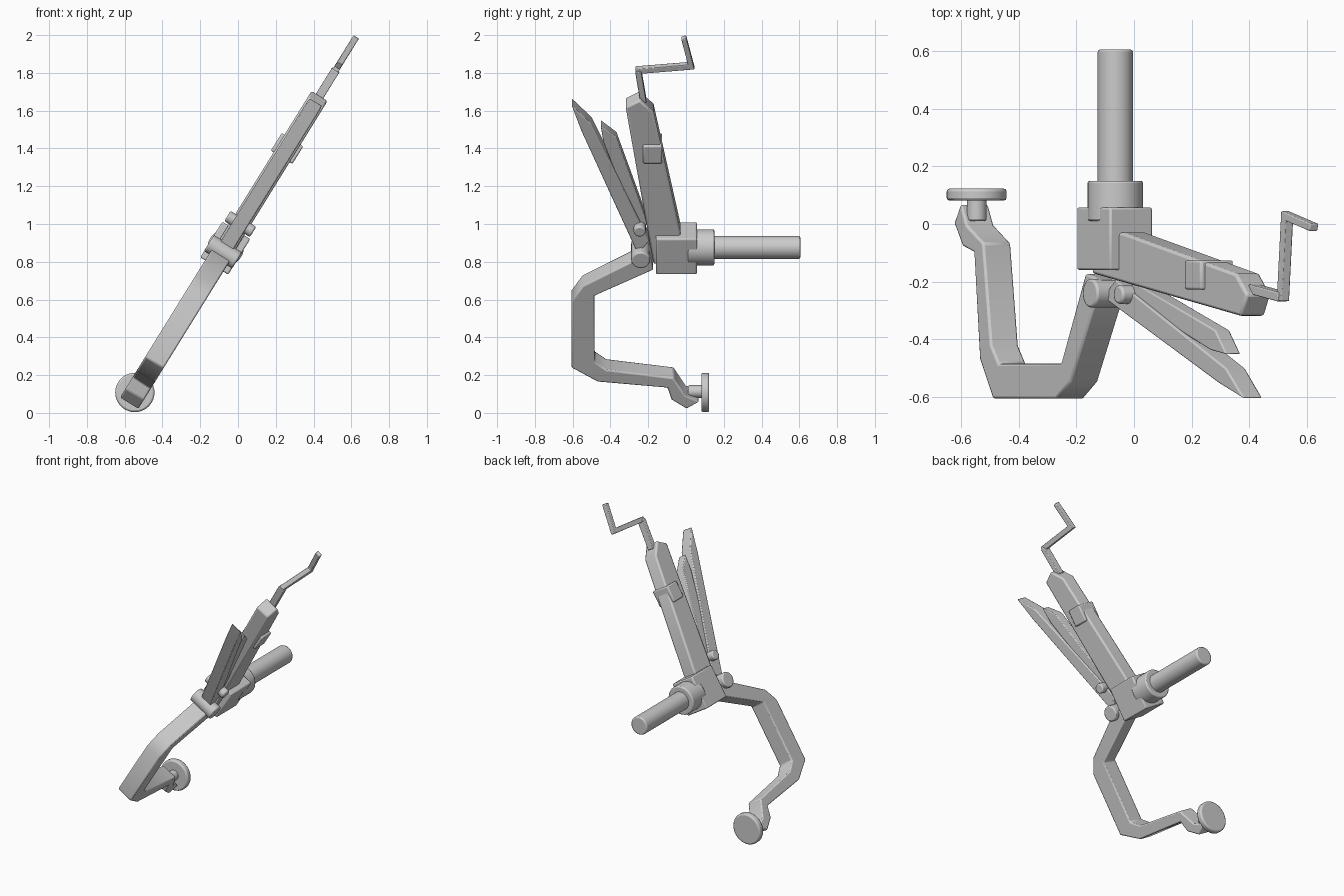
import bpy, bmesh, math
from mathutils import Vector, Matrix

if "Cube" in bpy.data.objects:
    bpy.data.objects.remove(bpy.data.objects["Cube"])

# The tool lies in a plane leaning sideways about the shaft axis
LEAN = math.radians(31.8)
S, C = math.sin(LEAN), math.cos(LEAN)
CX, CZ = -0.065, 0.876


def place(y, z, w):
    """Point of the leaning plane at depth y and world height z, offset w across it."""
    return Vector((CX + (z - CZ) * S / C + w * C, y, z - w * S))


def finish(bm, name, bevel):
    bmesh.ops.recalc_face_normals(bm, faces=bm.faces)
    me = bpy.data.meshes.new(name)
    bm.to_mesh(me)
    bm.free()
    ob = bpy.data.objects.new(name, me)
    bpy.context.collection.objects.link(ob)
    bpy.ops.object.select_all(action='DESELECT')
    bpy.context.view_layer.objects.active = ob
    ob.select_set(True)
    if bevel:
        m = ob.modifiers.new("bevel", 'BEVEL')
        m.width, m.segments, m.limit_method = bevel, 2, 'ANGLE'
        m.angle_limit = math.radians(35)
    bpy.ops.object.shade_smooth_by_angle(angle=math.radians(35))
    return ob


def plate(name, pts, half, bevel=0.008):
    """Profile of (y, z) points extruded across the leaning plane."""
    bm = bmesh.new()
    a = [bm.verts.new(place(y, z, -half)) for y, z in pts]
    b = [bm.verts.new(place(y, z, half)) for y, z in pts]
    bm.faces.new(a)
    bm.faces.new(b[::-1])
    n = len(pts)
    for i in range(n):
        j = (i + 1) % n
        bm.faces.new((a[i], b[i], b[j], a[j]))
    return finish(bm, name, bevel)


def box(name, y0, y1, z, half_u, half_w, bevel=0.008):
    h = half_u * C
    return plate(name, [(y0, z - h), (y1, z - h), (y1, z + h), (y0, z + h)], half_w, bevel)


def cylinder(name, p, q, r, bevel=0.008, sides=40):
    p, q = Vector(p), Vector(q)
    bm = bmesh.new()
    rot = (q - p).to_track_quat('Z', 'Y').to_matrix().to_4x4()
    bmesh.ops.create_cone(bm, cap_ends=True, segments=sides, radius1=r, radius2=r,
                          depth=(q - p).length, matrix=Matrix.Translation((p + q) / 2) @ rot)
    return finish(bm, name, bevel)


def rod(name, path, t, half):
    """Bent bar with mitred corners following (y, z) points."""
    P = [Vector(p) for p in path]
    left, right = [], []
    for i, p in enumerate(P):
        d0 = (p - P[max(i - 1, 0)]).normalized()
        d1 = (P[min(i + 1, len(P) - 1)] - p).normalized()
        d0, d1 = (d0 if d0.length else d1), (d1 if d1.length else d0)
        n0, n1 = Vector((-d0.y, d0.x)), Vector((-d1.y, d1.x))
        m = (n0 + n1).normalized()
        m *= t / 2 / m.dot(n0)
        left.append(p + m)
        right.append(p - m)
    return plate(name, left + right[::-1], half, 0.004)


# Central block, collar and shaft
box("hub_block", -0.16, 0.058, 0.872, 0.111, 0.087)
cylinder("shaft_collar", (CX, 0.01, CZ), (CX, 0.15, CZ), 0.096)
cylinder("shaft", (CX, 0.1, CZ), (CX, 0.605, CZ), 0.061)

# Upper body with its clamp
plate("upper_body", [(-0.172, 0.812), (-0.03, 0.812), (-0.03, 0.985), (-0.172, 1.616),
                     (-0.245, 1.68), (-0.32, 1.643)], 0.05, 0.01)
box("body_clamp", -0.228, -0.126, 1.40, 0.055, 0.067)

# Crank handle
rod("crank_lower", [(-0.225, 1.65), (-0.253, 1.815)], 0.032, 0.023)
rod("crank_handle", [(-0.248, 1.78), (-0.253, 1.815), (0.028, 1.838), (-0.012, 1.988)], 0.027, 0.017)

# Two levers and their pivots
plate("long_lever", [(-0.606, 1.648), (-0.5, 1.548), (-0.193, 0.93),
                     (-0.255, 0.86), (-0.553, 1.51)], 0.04, 0.006)
plate("short_lever", [(-0.452, 1.537), (-0.368, 1.474), (-0.2, 1.013),
                      (-0.257, 0.99), (-0.437, 1.447)], 0.03, 0.005)
for name, y, z, r, h in (("long_lever_pivot", -0.24, 0.853, 0.05, 0.088),
                         ("short_lever_pivot", -0.245, 1.0, 0.032, 0.08)):
    cylinder(name, place(y, z, -h), place(y, z, h), r)

# Bent lower arm
plate("lower_arm", [
    (-0.283, 0.833), (-0.548, 0.701), (-0.606, 0.622), (-0.606, 0.267),
    (-0.468, 0.193), (-0.098, 0.161), (-0.077, 0.098), (0.003, 0.05),
    (0.07, 0.087), (-0.003, 0.119), (-0.066, 0.214), (-0.421, 0.257),
    (-0.484, 0.299), (-0.484, 0.648), (-0.172, 0.786), (-0.193, 0.875)], 0.057)

# Round pad on its stem
PX, PZ = -0.546, 0.108
cylinder("pad_stem", (PX, 0.01, PZ + 0.005), (PX, 0.1, PZ + 0.005), 0.034)
cylinder("pad_disc", (PX, 0.081, PZ), (PX, 0.123, PZ), 0.104, 0.01)
